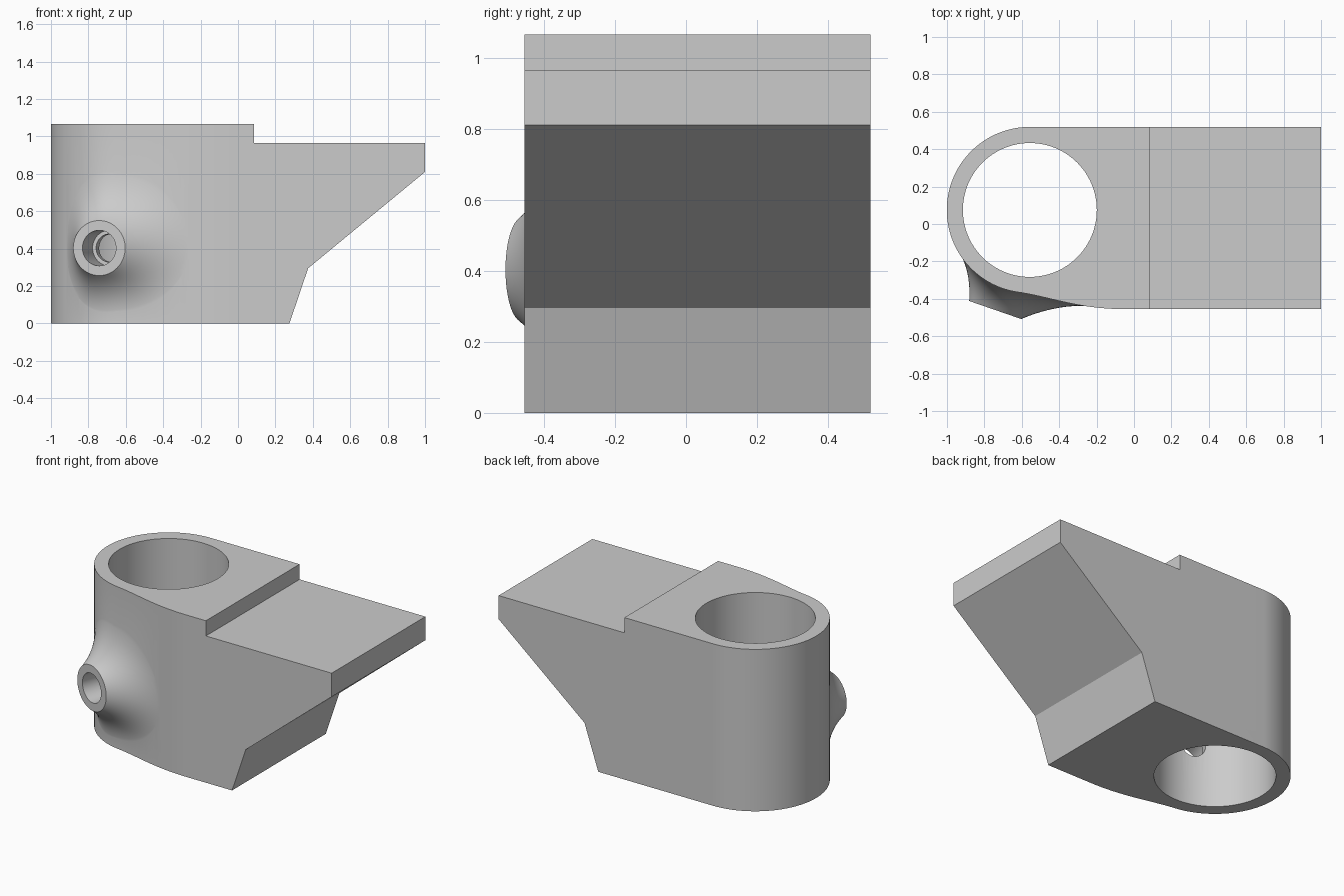
import bpy, bmesh, math
from mathutils import Vector, Matrix

if "Cube" in bpy.data.objects:
    bpy.data.objects.remove(bpy.data.objects["Cube"])

CX, CY, R_OUT, R_BORE = -0.557, 0.075, 0.444, 0.358
A0 = math.radians(250.9)                 # direction of the side port
AXIS = Vector((math.cos(A0), math.sin(A0), 0))
TAN = Vector((-AXIS.y, AXIS.x, 0))
C = Vector((CX, CY, 0))
PORT_Z, PORT_R, TIP = 0.403, 0.147, 0.566


def make(name, bm):
    bmesh.ops.recalc_face_normals(bm, faces=bm.faces)
    me = bpy.data.meshes.new(name)
    bm.to_mesh(me)
    bm.free()
    ob = bpy.data.objects.new(name, me)
    bpy.context.collection.objects.link(ob)
    return ob


def prism(name, pts, offset):
    bm = bmesh.new()
    f = bm.faces.new([bm.verts.new(p) for p in pts])
    r = bmesh.ops.extrude_face_region(bm, geom=[f])
    bmesh.ops.translate(bm, vec=offset,
                        verts=[v for v in r['geom'] if isinstance(v, bmesh.types.BMVert)])
    return make(name, bm)


def cylinder(name, r, a, b, seg):
    bm = bmesh.new()
    rot = (b - a).to_track_quat('Z', 'Y').to_matrix().to_4x4()
    bmesh.ops.create_cone(bm, cap_ends=True, segments=seg, radius1=r, radius2=r,
                          depth=(b - a).length,
                          matrix=Matrix.Translation((a + b) / 2) @ rot)
    return make(name, bm)


def boolean(target, tool, op):
    m = target.modifiers.new(op, 'BOOLEAN')
    m.object, m.operation, m.solver = tool, op, 'EXACT'
    bpy.context.view_layer.objects.active = target
    bpy.ops.object.modifier_apply(modifier=m.name)
    bpy.data.objects.remove(tool)


# Plan outline: round end, then an S-curve out to the flat front wall
arc = [C + R_OUT * Vector((math.cos(math.radians(a)), math.sin(math.radians(a)), 0))
       for a in range(90, 263, 2)]
ctrl = [arc[-1], Vector((-0.45, -0.389, 0)), Vector((-0.3, -0.455, 0)), Vector((-0.05, -0.455, 0))]
curve = []
for i in range(1, 25):
    t = i / 24
    w = ((1 - t) ** 3, 3 * t * (1 - t) ** 2, 3 * t * t * (1 - t), t ** 3)
    curve.append(sum((p * k for p, k in zip(ctrl, w)), Vector()))
wall_path = arc + curve
S0 = (A0 - math.pi / 2) * R_OUT


def wall(s, z):
    """Point on the wall at arc distance s from the port axis."""
    left = s + S0
    for a, b in zip(wall_path, wall_path[1:]):
        d = (b - a).length
        if left <= d:
            break
        left -= d
    p = a.lerp(b, left / d)
    return Vector((p.x, p.y, z))


# Body: plan prism intersected with the side profile
outline = wall_path + [Vector((1.5, -0.455, 0)), Vector((1.5, CY + R_OUT, 0))]
body = prism("bracket_body", [p + Vector((0, 0, -0.5)) for p in outline], (0, 0, 2))
side = [(-1.5, 0), (0.275, 0), (0.375, 0.295), (1, 0.81), (1, 0.965),
        (0.085, 0.965), (0.085, 1.065), (-1.5, 1.065)]
boolean(body, prism("side_profile", [(x, -1, z) for x, z in side], (0, 2, 0)), 'INTERSECT')

# Flared port boss: curves swept from the rim to the wall
N, M = 80, 16
bm = bmesh.new()
rings = [[] for _ in range(M + 1)]
for i in range(N):
    th = 2 * math.pi * i / N
    c, s = math.cos(th), math.sin(th)
    p0 = C + AXIS * TIP + TAN * PORT_R * c + Vector((0, 0, PORT_Z + PORT_R * s))
    mx, ex = (0.33, 0.53) if c > 0 else (0.20, 0.34)
    mz, ez = (0.25, 0.47) if s > 0 else (0.24, 0.385)
    p1 = wall(mx * c, PORT_Z + mz * s)
    p2 = wall(ex * c, PORT_Z + ez * s)
    for j in range(M + 1):
        t = j / M
        p = p0 * (1 - t) ** 2 + p1 * 2 * t * (1 - t) + p2 * t * t
        rings[j].append(bm.verts.new(p - AXIS * 0.003 * t))
for a, b in zip(rings, rings[1:]):
    for i in range(N):
        k = (i + 1) % N
        bm.faces.new((a[i], a[k], b[k], b[i]))
bm.faces.new(rings[0])
hub = bm.verts.new(C + AXIS * 0.3 + Vector((0, 0, PORT_Z)))
for i in range(N):
    bm.faces.new((rings[-1][i], rings[-1][(i + 1) % N], hub))
boolean(body, make("port_boss", bm), 'UNION')

# Main vertical bore and stepped port bore
boolean(body, cylinder("main_bore", R_BORE, C + Vector((0, 0, -1)), C + Vector((0, 0, 2)), 96),
        'DIFFERENCE')
P = C + Vector((0, 0, PORT_Z))
boolean(body, cylinder("port_bore", 0.095, P + AXIS * 0.40, P + AXIS * 0.8, 48), 'DIFFERENCE')
boolean(body, cylinder("port_hole", 0.075, P + AXIS * 0.1, P + AXIS * 0.5, 48), 'DIFFERENCE')

# Smooth curved walls, keep edges sharp
bpy.ops.object.select_all(action='DESELECT')
body.select_set(True)
bpy.context.view_layer.objects.active = body
bpy.ops.object.shade_smooth_by_angle(angle=math.radians(30))
